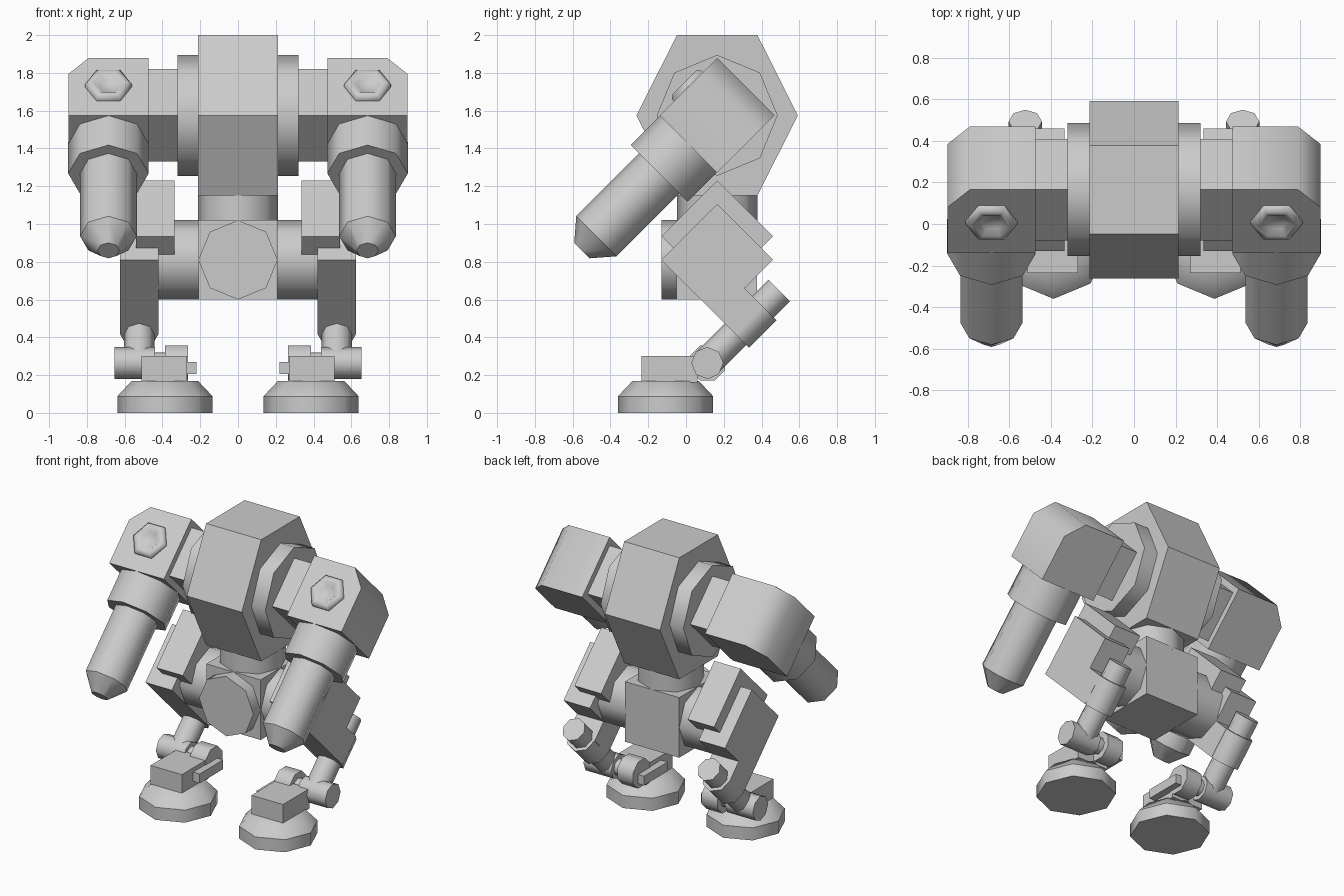
import bpy, bmesh, math
from mathutils import Vector as V

if "Cube" in bpy.data.objects:
    bpy.data.objects.remove(bpy.data.objects["Cube"])

X = V((1, 0, 0))
S = math.sqrt(0.5)
UP_BACK = V((0, S, S))        # tilted frame shared by arms and legs
DOWN_BACK = V((0, S, -S))
DOWN_FRONT = -UP_BACK

grey = bpy.data.materials.new("light grey")
grey.diffuse_color = (0.6, 0.6, 0.6, 1)
grey.use_nodes = True
grey.node_tree.nodes["Principled BSDF"].inputs["Base Color"].default_value = grey.diffuse_color


def finish(name, bm, mirror):
    """Close up normals, keep hard edges sharp, optionally mirror across x."""
    bmesh.ops.recalc_face_normals(bm, faces=bm.faces)
    for f in bm.faces:
        f.smooth = True
    for e in bm.edges:
        e.smooth = e.calc_face_angle(3.0) < math.radians(50)
    me = bpy.data.meshes.new(name)
    bm.to_mesh(me)
    bm.free()
    me.materials.append(grey)
    ob = bpy.data.objects.new(name, me)
    bpy.context.collection.objects.link(ob)
    if mirror:
        ob.modifiers.new("mirror", 'MIRROR')
    return ob


def skin(name, rings, mirror):
    """Bridge a list of closed rings and cap both ends."""
    bm = bmesh.new()
    vs = [[bm.verts.new(p) for p in ring] for ring in rings]
    n = len(vs[0])
    for a, b in zip(vs, vs[1:]):
        for i in range(n):
            j = (i + 1) % n
            bm.faces.new((a[i], a[j], b[j], b[i]))
    bm.faces.new(vs[0])
    bm.faces.new(vs[-1])
    return finish(name, bm, mirror)


def lathe(name, base, axis, profile, sides=8, mirror=True, turn=0.0):
    """Rings of (radius, distance) around an axis; first corner on x (or z)."""
    axis = V(axis).normalized()
    u = V((0, 0, 1)) if abs(axis.x) > 0.9 else X
    w = axis.cross(u)
    rings = []
    for r, d in profile:
        angles = [turn + 2 * math.pi * i / sides for i in range(sides)]
        rings.append([V(base) + axis * d + u * r * math.cos(t) + w * r * math.sin(t)
                      for t in angles])
    return skin(name, rings, mirror)


def prism(name, centre, e1, e2, axis, outline, d0, d1, mirror=True):
    """Outline in the (e1, e2) plane pushed along an axis from d0 to d1."""
    flat = [V(centre) + e1 * a + e2 * b for a, b in outline]
    return skin(name, [[p + axis * d for p in flat] for d in (d0, d1)], mirror)


def rect(a0, a1, b0, b1):
    return [(a0, b0), (a1, b0), (a1, b1), (a0, b1)]


def box(name, x0, x1, y0, y1, z0, z1, mirror=True):
    return prism(name, (0, 0, 0), X, V((0, 1, 0)), V((0, 0, 1)),
                 rect(x0, x1, y0, y1), z0, z1, mirror)


CY = 0.165                       # y of the body axis
shoulder = V((0, CY, 1.575))
hip = V((0, CY, 0.81))

# Body
prism("torso", shoulder, V((0, 1, 0)), V((0, 0, 1)), X,
      [(-0.213, 0.425), (0.213, 0.425), (0.427, 0), (0.213, -0.425),
       (-0.213, -0.425), (-0.427, 0)], -0.213, 0.213, False)
lathe("shoulder_disc", shoulder, X, [(0.32, -0.32), (0.32, 0.32)], mirror=False)
lathe("waist", (0, CY, 1.0), (0, 0, 1), [(0.213, 0), (0.213, 0.16)], mirror=False)
box("pelvis", -0.21, 0.21, -0.05, 0.375, 0.6, 1.02, False)
lathe("pelvis_front_cap", (0, 0, 0.81), (0, -1, 0), [(0.21, 0), (0.21, 0.13)], mirror=False)
lathe("hip_axle", hip, X, [(0.21, -0.43), (0.21, 0.43)], mirror=False)

# Arms
prism("shoulder_link", shoulder, UP_BACK, DOWN_BACK, X,
      rect(-0.173, 0.173, -0.173, 0.173), 0.3, 0.49)
prism("upper_arm", shoulder, X, UP_BACK, DOWN_BACK,
      [(0.475, -0.215), (0.898, -0.215), (0.898, 0.095), (0.79, 0.215), (0.475, 0.215)],
      -0.215, 0.215)
arm = shoulder + X * 0.686
lathe("arm_collar", arm, DOWN_FRONT, [(0.213, 0.2), (0.213, 0.435)])
lathe("arm_barrel", arm, DOWN_FRONT, [(0.15, 0.42), (0.15, 0.905)])
lathe("barrel_tip", arm, DOWN_FRONT, [(0.15, 0.905), (0.058, 1.012)])

# Hexagonal socket on the upper front of each arm
lathe("arm_socket", arm, -DOWN_BACK,
      [(0.125, 0.21), (0.125, 0.23), (0.105, 0.247), (0.083, 0.247), (0.052, 0.219)], sides=6)

# Thighs
prism("thigh_plate", (0, CY, 0.935), UP_BACK, DOWN_BACK, X,
      rect(-0.209, 0.209, -0.209, 0.209), 0.335, 0.54)
prism("thigh", hip, UP_BACK, DOWN_BACK, X,
      rect(-0.209, 0.209, -0.209, 0.209), 0.42, 0.625)
prism("knee_arm", hip, UP_BACK, DOWN_BACK, X,
      rect(-0.209, -0.003, 0.15, 0.349), 0.42, 0.625)
knee = hip + X * 0.523 + DOWN_BACK * 0.347
lathe("knee_collar", knee, UP_BACK, [(0.102, -0.209), (0.102, -0.003)])

# Shins and ankles
lathe("shin", knee, UP_BACK, [(0.08, -0.42), (0.08, 0.117)])
ankle = V((0, 0.113, 0.264))
lathe("ankle_outer", ankle, X, [(0.085, 0.44), (0.085, 0.655)])
lathe("ankle_pin", ankle, X, [(0.057, 0.37), (0.057, 0.45)])
lathe("ankle_inner", ankle, X, [(0.1, 0.265), (0.1, 0.387)], turn=math.pi / 8)
box("ankle_bar", 0.22, 0.28, -0.11, 0.15, 0.205, 0.27)

# Feet
foot = (0.387, -0.108, 0)
box("foot_block", 0.27, 0.512, -0.235, 0.06, 0.16, 0.3)
lathe("foot_base", foot, (0, 0, 1), [(0.252, 0), (0.252, 0.088)])
lathe("foot_slope", foot, (0, 0, 1), [(0.252, 0.088), (0.175, 0.17)])
